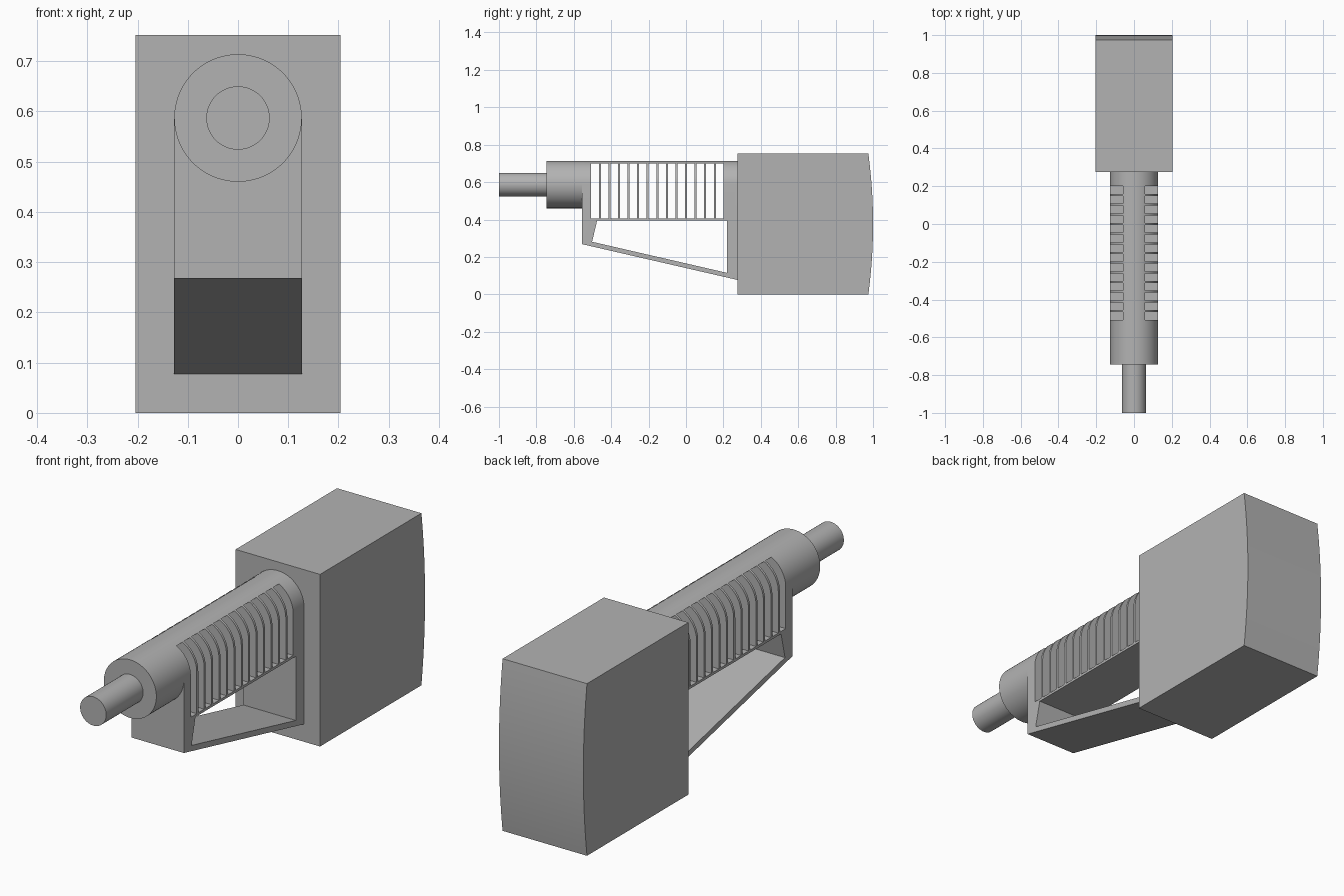
import bpy, bmesh, math

if "Cube" in bpy.data.objects:
    bpy.data.objects.remove(bpy.data.objects["Cube"])

R, AXIS_Z = 0.127, 0.587          # barrel radius and axis height
Y0, Y1 = -0.555, 0.275            # front and back of the slotted body

grey = bpy.data.materials.new("grey_metal")
grey.diffuse_color = (0.45, 0.45, 0.45, 1)
grey.use_nodes = True
grey.node_tree.nodes["Principled BSDF"].inputs["Base Color"].default_value = grey.diffuse_color


def loft(name, rings):
    """Closed solids, each from a pair of matching end outlines."""
    bm = bmesh.new()
    for a, b in rings:
        va = [bm.verts.new(p) for p in a]
        vb = [bm.verts.new(p) for p in b]
        bm.faces.new(va)
        bm.faces.new(vb[::-1])
        n = len(va)
        for i in range(n):
            j = (i + 1) % n
            bm.faces.new((va[j], va[i], vb[i], vb[j]))
    bmesh.ops.recalc_face_normals(bm, faces=bm.faces[:])
    me = bpy.data.meshes.new(name)
    bm.to_mesh(me)
    bm.free()
    me.materials.append(grey)
    ob = bpy.data.objects.new(name, me)
    bpy.context.collection.objects.link(ob)
    return ob


def side_profile(name, pts, half_width):
    """Extrude a (y, z) outline across x."""
    return loft(name, [([(-half_width, y, z) for y, z in pts],
                        [(half_width, y, z) for y, z in pts])])


def rod(name, r, ya, yb, n=64):
    """Cylinder lying along y on the barrel axis."""
    c = [(r * math.cos(2 * math.pi * i / n), AXIS_Z + r * math.sin(2 * math.pi * i / n))
         for i in range(n)]
    return loft(name, [([(x, ya, z) for x, z in c], [(x, yb, z) for x, z in c])])


def activate(ob):
    bpy.ops.object.select_all(action='DESELECT')
    ob.select_set(True)
    bpy.context.view_layer.objects.active = ob


def cut(ob, cutter):
    mod = ob.modifiers.new("cut", 'BOOLEAN')
    mod.operation, mod.solver, mod.object = 'DIFFERENCE', 'EXACT', cutter
    activate(ob)
    bpy.ops.object.modifier_apply(modifier=mod.name)
    bpy.data.objects.remove(cutter, do_unlink=True)


# Rear housing with a gently bowed back
H, steps = 0.752, 24
bow = [(0.975 + 0.025 * (1 - (2 * i / steps - 1) ** 2), H * i / steps)
       for i in range(steps + 1)]
housing = side_profile("rear_housing", [(Y1, 0)] + bow + [(Y1, H)], 0.204)

# Barrel end and thin tip
barrel = rod("barrel_front", R, -0.745, Y0)
tip = rod("barrel_tip", 0.063, -1.0, -0.745)


# Arched body whose underside slopes down towards the housing
def arch(y, bottom, n=32):
    top = [(R * math.cos(math.pi * i / n), y, AXIS_Z + R * math.sin(math.pi * i / n))
           for i in range(n + 1)]
    return top + [(-R, y, bottom), (R, y, bottom)]


body = loft("slotted_body", [(arch(Y0, 0.268), arch(Y1, 0.077))])

# Handle opening
cut(body, side_profile("handle_cutter", [(-0.475, 0.395), (-0.502, 0.281),
                                         (0.218, 0.115), (0.218, 0.395)], 0.3))

# Row of cooling slots, leaving thin fins between them
slots, fin = 14, 0.0105
start, end = -0.507, 0.2
width = (end - start - fin * (slots - 1)) / slots
boxes = []
for i in range(slots):
    a = start + i * (width + fin)
    ring = [(a, 0.406), (a + width, 0.406), (a + width, 0.70), (a, 0.70)]
    boxes.append(([(-0.3, y, z) for y, z in ring], [(0.3, y, z) for y, z in ring]))
cut(body, loft("slot_cutter", boxes))

# Smooth the round surfaces, keep edges crisp
for ob in (housing, barrel, tip, body):
    activate(ob)
    bpy.ops.object.shade_smooth_by_angle(angle=math.radians(30))
